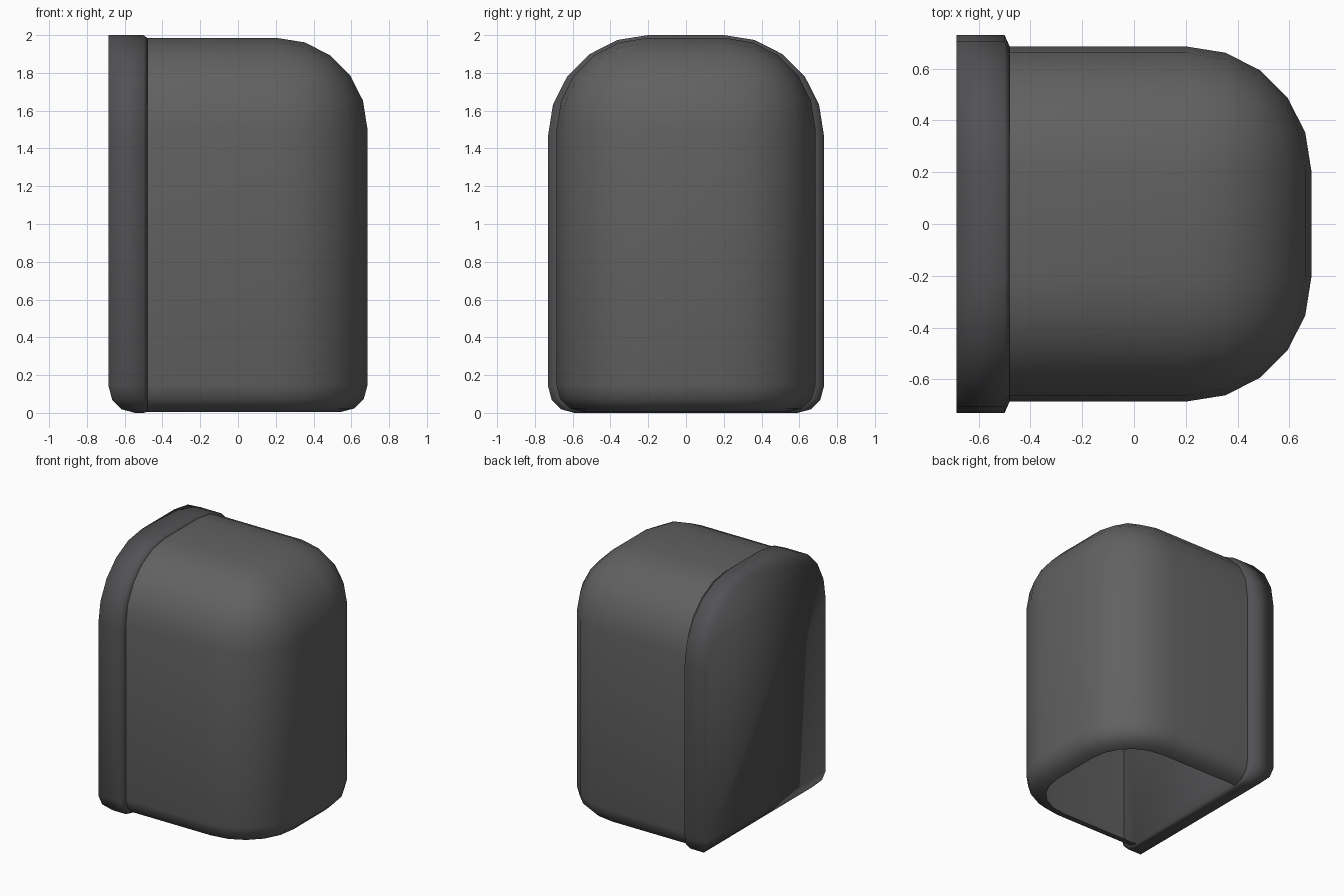
import bpy, bmesh
from mathutils import Matrix

if "Cube" in bpy.data.objects:
    bpy.data.objects.remove(bpy.data.objects["Cube"])


def box(x0, x1, y, z0, z1):
    bm = bmesh.new()
    bmesh.ops.create_cube(bm, size=1)
    size = Matrix.Diagonal((x1 - x0, 2 * y, z1 - z0, 1))
    move = Matrix.Translation(((x0 + x1) / 2, 0, (z0 + z1) / 2))
    bmesh.ops.transform(bm, matrix=move @ size, verts=bm.verts)
    return bm


def round_edges(bm, test, radius, segments):
    edges = [e for e in bm.edges if test([v.co for v in e.verts])]
    bmesh.ops.bevel(bm, geom=edges, offset=radius, offset_type='OFFSET',
                    segments=segments, profile=0.5, affect='EDGES', clamp_overlap=False)


def finish(bm, name, color):
    for f in bm.faces:
        f.smooth = True
    mesh = bpy.data.meshes.new(name)
    bm.to_mesh(mesh)
    bm.free()
    mat = bpy.data.materials.new(name + "_color")
    mat.diffuse_color = (*color, 1)
    mat.use_nodes = True
    mat.node_tree.nodes["Principled BSDF"].inputs["Base Color"].default_value = mat.diffuse_color
    mesh.materials.append(mat)
    obj = bpy.data.objects.new(name, mesh)
    bpy.context.collection.objects.link(obj)


def at(value, axis):
    return lambda cos: all(abs(c[axis] - value) < 1e-4 for c in cos)


# Rounded hood: hollow shell, open below and at the back plate
X0, X1, Y, Z0, Z1 = -0.48, 0.685, 0.685, 0.005, 1.985
back, bottom, top = at(X0, 0), at(Z0, 2), at(Z1, 2)
bm = box(X0, X1, Y, Z0, Z1)
round_edges(bm, lambda c: not back(c) and not bottom(c), 0.48, 5)
round_edges(bm, lambda c: bottom(c) and not back(c), 0.14, 3)
open_faces = [f for f in bm.faces
              if back([v.co for v in f.verts]) or bottom([v.co for v in f.verts])]
bmesh.ops.delete(bm, geom=open_faces, context='FACES')
finish(bm, "hood", (0.12, 0.12, 0.12))

# Back plate: arched slab, slightly larger than the hood
bm = box(-0.685, -0.5, 0.73, 0, 2)
front, base, crown = at(-0.5, 0), at(0, 2), at(2, 2)
round_edges(bm, lambda c: crown(c) and abs(c[0].y - c[1].y) < 1e-4, 0.53, 5)
round_edges(bm, lambda c: base(c) and not front(c), 0.14, 3)

# Chamfer from the plate down to the hood outline
face = [f for f in bm.faces if front([v.co for v in f.verts])]
cap = bmesh.ops.extrude_discrete_faces(bm, faces=face)["faces"][0]
for v in cap.verts:
    v.co = (X0, v.co.y * Y / 0.73, Z0 + v.co.z * (Z1 - Z0) / 2)
finish(bm, "back_plate", (0.085, 0.085, 0.09))
